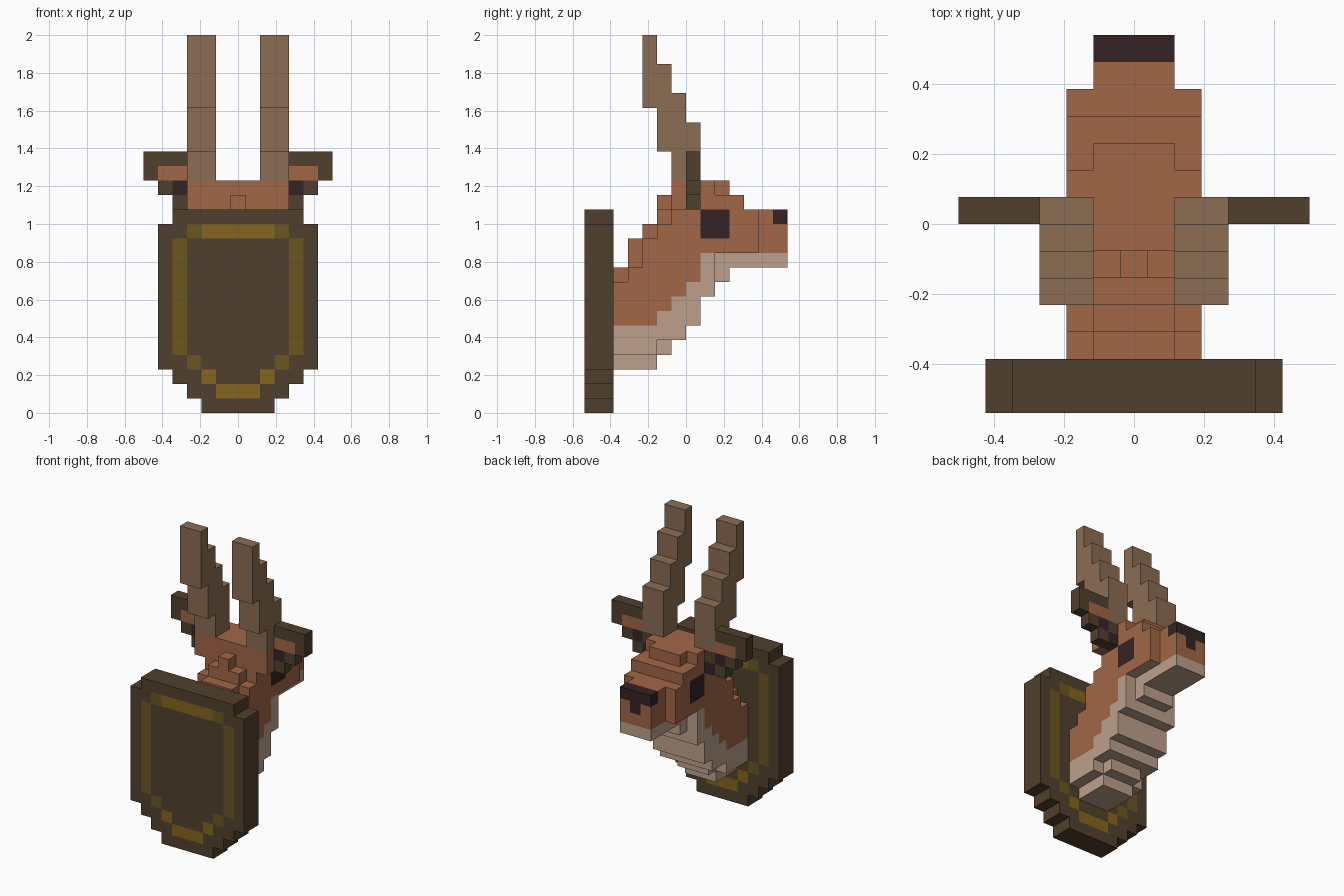
import bpy, bmesh, math
from mathutils import Vector

cube = bpy.data.objects.get("Cube")
if cube:
    bpy.data.objects.remove(cube, do_unlink=True)

V = 2 / 26  # size of one block


def linear(c):
    c /= 255
    return c / 12.92 if c <= 0.04045 else ((c + 0.055) / 1.055) ** 2.4


def material(name, rgb):
    m = bpy.data.materials.new(name)
    col = (*[linear(c) for c in rgb], 1)
    m.diffuse_color = col
    m.use_nodes = True
    bsdf = m.node_tree.nodes["Principled BSDF"]
    bsdf.inputs["Base Color"].default_value = col
    bsdf.inputs["Roughness"].default_value = 0.9
    return m


MATS = {
    "wood": material("dark wood", (81, 64, 45)),
    "gold": material("gold trim", (134, 101, 31)),
    "old_gold": material("dull gold trim", (107, 86, 32)),
    "fur": material("russet fur", (162, 103, 71)),
    "pale": material("pale fur", (189, 160, 140)),
    "horn": material("horn", (139, 109, 83)),
    "dark": material("dark eye and nose", (53, 35, 36)),
}
DIRS = [Vector(d) for d in ((1, 0, 0), (-1, 0, 0), (0, 1, 0), (0, -1, 0), (0, 0, 1), (0, 0, -1))]


def block(x0, x1, y0, y1, z0, z1):
    """Cells of a box; x ends are inclusive cell centres, y and z are ranges."""
    return {(x, y, z) for x in range(x0, x1 + 1) for y in range(y0, y1) for z in range(z0, z1)}


def mirrored(cells):
    return cells | {(-x, y, z) for x, y, z in cells}


def build(name, cells, paint):
    """Skin the blocks with outer faces only, coloured by paint(x, y, z, normal)."""
    bm = bmesh.new()
    verts, used = {}, []

    def vert(p):
        key = tuple(round(c * 2) for c in p)
        if key not in verts:
            verts[key] = bm.verts.new(p * V)
        return verts[key]

    for cell in sorted(cells):
        mid = Vector(cell) + Vector((0, 0.5, 0.5))
        for n in DIRS:
            if tuple(int(a + b) for a, b in zip(cell, n)) in cells:
                continue
            u = Vector((n.y, n.z, n.x))
            w = n.cross(u)
            corners = [mid + (n + a * u + b * w) / 2 for a, b in ((1, 1), (-1, 1), (-1, -1), (1, -1))]
            face = bm.faces.new([vert(p) for p in corners])
            key = paint(*cell, n)
            if key not in used:
                used.append(key)
            face.material_index = used.index(key)
    # merge flat regions of one colour
    bmesh.ops.dissolve_limit(bm, angle_limit=math.radians(1), verts=bm.verts[:],
                             edges=bm.edges[:], delimit={'MATERIAL'})
    mesh = bpy.data.meshes.new(name)
    bm.to_mesh(mesh)
    bm.free()
    for key in used:
        mesh.materials.append(MATS[key])
    obj = bpy.data.objects.new(name, mesh)
    bpy.context.collection.objects.link(obj)
    return obj


# Wall plaque: stepped shield with a gold border on both broad faces
plaque = set()
for half, z0, z1 in ((2, 0, 1), (3, 1, 2), (4, 2, 3), (5, 3, 13), (4, 13, 14)):
    plaque |= block(-half, half, -7, -5, z0, z1)


def paint_plaque(x, y, z, n):
    x = abs(x)
    if n.y:
        if (z == 12 and x <= 2) or (z == 1 and x <= 1) or (z == 2 and x == 2):
            return "gold"
        if (x == 4 and 4 <= z < 12) or (x == 3 and z in (3, 12)):
            return "old_gold"
    return "wood"


build("plaque", plaque, paint_plaque)

# Neck and head: per slice in y, middle bottom/top and outer bottom/top
SLICES = {
    -5: (3, 10, 4, 9), -4: (3, 12, 4, 10), -3: (3, 13, 4, 12), -2: (4, 14, 5, 13),
    -1: (5, 16, 5, 16), 0: (6, 16, 6, 16), 1: (8, 16, 8, 16), 2: (9, 16, 11, 15),
    3: (10, 15, 11, 15), 4: (10, 14, 11, 14), 5: (10, 14, 0, 0), 6: (10, 14, 0, 0),
}
head = set()
for y, (b, t, ob, ot) in SLICES.items():
    head |= block(-1, 1, y, y + 1, b, t) | mirrored(block(2, 2, y, y + 1, ob, ot))
head |= block(0, 0, -2, -1, 14, 15)              # tuft
head |= mirrored(block(3, 3, -1, 0, 14, 16))     # horn bases

PALE_TOP = {-2: 7, -1: 8, 0: 9}


def paint_head(x, y, z, n):
    pale = 6 if y < -2 else PALE_TOP.get(y, 11)
    if z < pale or (n.z < 0 and z == 11):
        return "pale"
    if abs(n.x) and abs(x) == 2 and y in (1, 2) and z in (12, 13):
        return "dark"                            # eyes
    if y == 6 and (z == 13 or (z == 12 and x == 0 and n.y > 0)):
        return "dark"                            # nose
    return "fur"


build("head", head, paint_head)

# Horns and ears on each side
for side, label in ((1, "left"), (-1, "right")):
    horn = set()
    for y, z0, z1 in ((-3, 21, 26), (-2, 18, 24), (-1, 16, 22), (0, 16, 20)):
        horn |= block(2, 3, y, y + 1, z0, z1)
    ear = block(3, 4, 0, 1, 14, 15) | block(3, 5, 0, 1, 15, 16) | block(4, 6, 0, 1, 16, 18)

    def paint_ear(x, y, z, n):
        x = abs(x)
        if n.y and z == 16 and x in (4, 5):
            return "fur"
        if n.y and (x, z) in ((4, 15), (3, 14)):
            return "dark"
        return "wood"

    build(label + "_horn", {(side * x, y, z) for x, y, z in horn}, lambda *a: "horn")
    build(label + "_ear", {(side * x, y, z) for x, y, z in ear}, paint_ear)
